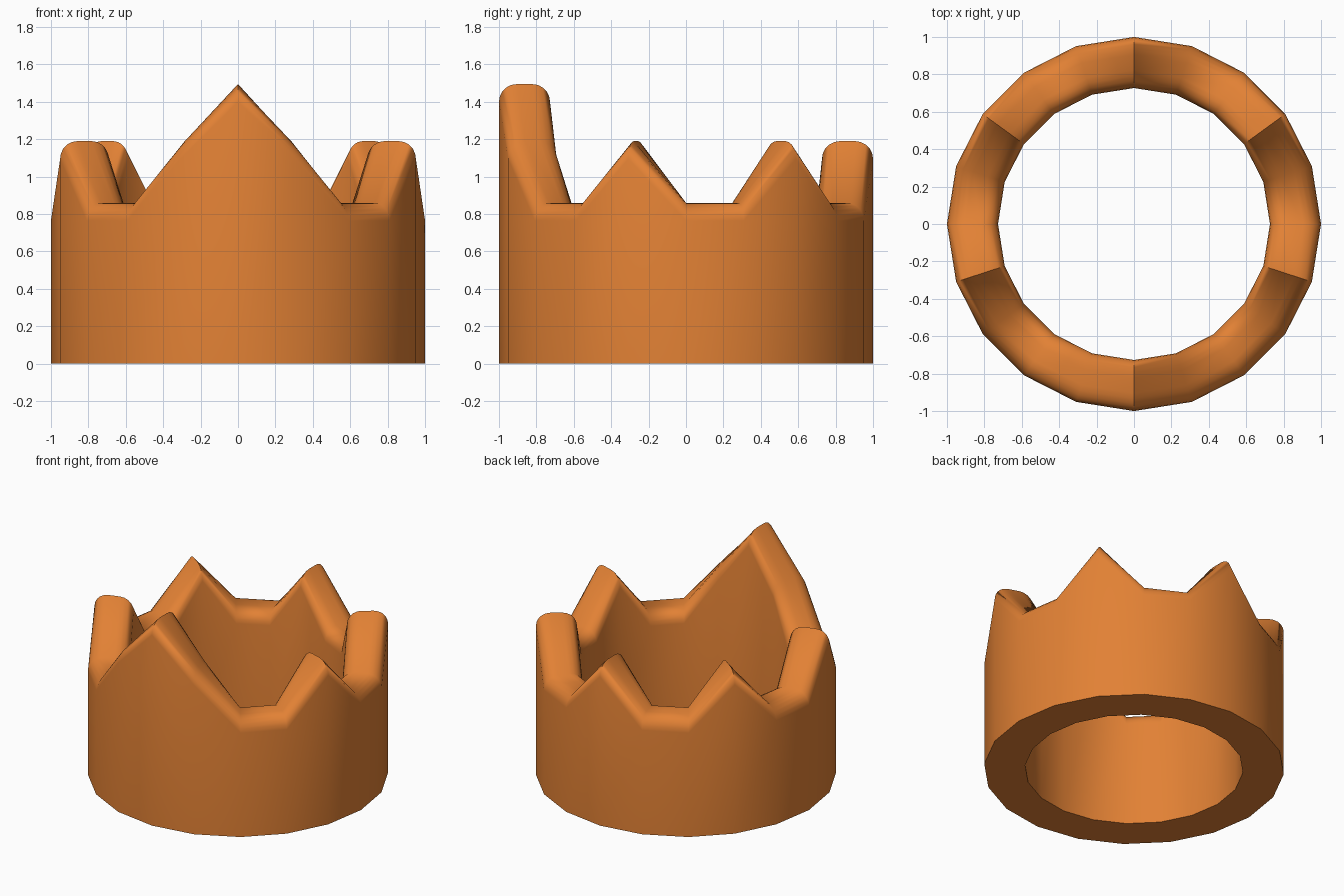
import bpy, bmesh, math

if "Cube" in bpy.data.objects:
    bpy.data.objects.remove(bpy.data.objects["Cube"])

SIDES = 20
R_OUT, R_IN = 1.0, 0.727
ROUND = 0.095          # rounding of the top rim
STEPS = 5              # segments per rounded corner

gold = bpy.data.materials.new("warm orange gold")
gold.diffuse_color = (0.76, 0.22, 0.035, 1)
gold.use_nodes = True
gold.node_tree.nodes["Principled BSDF"].inputs["Base Color"].default_value = gold.diffuse_color


def rim_height(k):
    """Top height at column k, counted from the front; same left and right."""
    k = min(k, SIDES - k)
    if k == 0:
        return 1.495                      # tall front point
    if k == 1:
        return 1.19                       # shoulder of the front point
    return 1.19 if k % 3 == 1 else 0.86   # small points and valleys


def section(top):
    """Wall cross-section (radius, z): outer foot, rounded rim, inner foot."""
    pts = [(R_OUT, 0.0)]
    for i in range(STEPS + 1):
        a = math.pi / 2 * i / STEPS
        pts.append((R_OUT - ROUND + ROUND * math.cos(a), top - ROUND + ROUND * math.sin(a)))
    for i in range(STEPS + 1):
        a = math.pi / 2 * (1 + i / STEPS)
        pts.append((R_IN + ROUND + ROUND * math.cos(a), top - ROUND + ROUND * math.sin(a)))
    pts.append((R_IN, 0.0))
    return pts


# Crown: cross-sections lofted around a closed 20-sided ring
bm = bmesh.new()
columns = []
for k in range(SIDES):
    a = 2 * math.pi * k / SIDES
    columns.append([bm.verts.new((r * math.sin(a), -r * math.cos(a), z))
                    for r, z in section(rim_height(k))])
for k in range(SIDES):
    a, b = columns[k], columns[(k + 1) % SIDES]
    n = len(a)
    for i in range(n):
        j = (i + 1) % n
        bm.faces.new((a[i], b[i], b[j], a[j]))
bmesh.ops.recalc_face_normals(bm, faces=bm.faces)

mesh = bpy.data.meshes.new("crown")
bm.to_mesh(mesh)
bm.free()
mesh.materials.append(gold)
crown = bpy.data.objects.new("crown", mesh)
bpy.context.collection.objects.link(crown)

# Smooth walls and rim, sharp foot edges
bpy.context.view_layer.objects.active = crown
crown.select_set(True)
bpy.ops.object.shade_smooth_by_angle(angle=math.radians(70))
